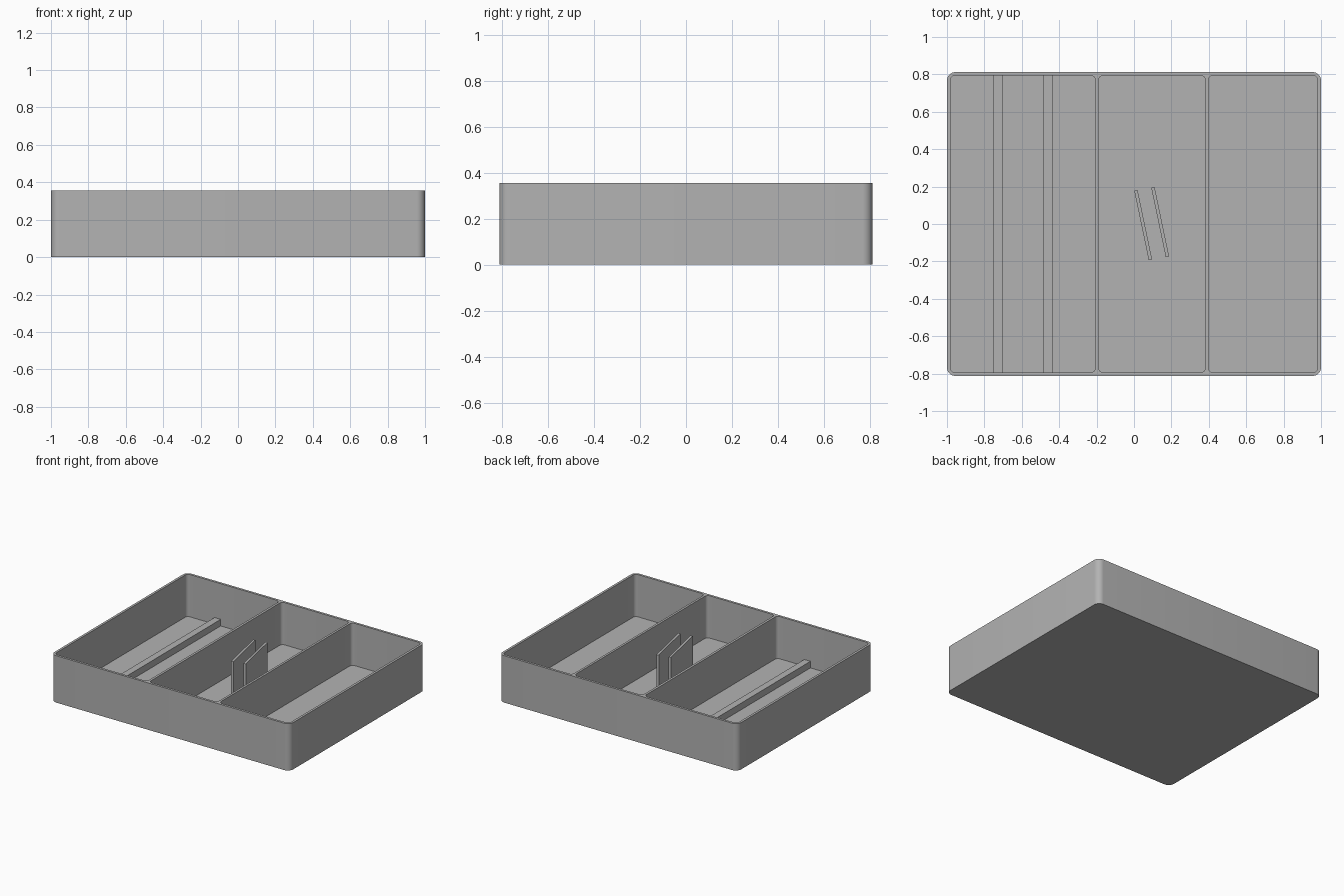
import bpy, bmesh, math

if "Cube" in bpy.data.objects:
    bpy.data.objects.remove(bpy.data.objects["Cube"], do_unlink=True)

HEIGHT, FLOOR = 0.355, 0.035
HALF_X, HALF_Y, WALL = 1.0, 0.812, 0.018

grey = bpy.data.materials.new("plain grey")
grey.use_nodes = True
colour = (0.45, 0.45, 0.45, 1)
grey.diffuse_color = colour
grey.node_tree.nodes["Principled BSDF"].inputs["Base Color"].default_value = colour


def block(name, x, y, z, radius=0, angle=0):
    """Box between the given (low, high) ranges, with optional round upright corners."""
    bm = bmesh.new()
    bmesh.ops.create_cube(bm, size=1)
    size = [r[1] - r[0] for r in (x, y, z)]
    bmesh.ops.scale(bm, vec=size, verts=bm.verts)
    if radius:
        upright = [e for e in bm.edges
                   if abs(e.verts[0].co.z - e.verts[1].co.z) > size[2] / 2]
        bmesh.ops.bevel(bm, geom=upright, offset=radius, segments=8,
                        profile=0.5, affect='EDGES')
    mesh = bpy.data.meshes.new(name)
    bm.to_mesh(mesh)
    bm.free()
    mesh.materials.append(grey)
    ob = bpy.data.objects.new(name, mesh)
    ob.location = [sum(r) / 2 for r in (x, y, z)]
    ob.rotation_euler.z = angle
    bpy.context.collection.objects.link(ob)
    return ob


# Tray body with rounded outer corners
tray = block("tray", (-HALF_X, HALF_X), (-HALF_Y, HALF_Y), (0, HEIGHT), 0.045)

# Three compartments cut down to the floor, leaving the two dividers
inner_y = (-HALF_Y + WALL, HALF_Y - WALL)
for span in ((-0.982, -0.207), (-0.189, 0.381), (0.398, 0.982)):
    cutter = block("compartment_cutter", span, inner_y, (FLOOR, HEIGHT + 0.1), 0.025)
    cutter.hide_render = True
    mod = tray.modifiers.new("compartment", 'BOOLEAN')
    mod.operation = 'DIFFERENCE'
    mod.solver = 'EXACT'
    mod.object = cutter
    bpy.context.view_layer.objects.active = tray
    bpy.ops.object.modifier_apply(modifier=mod.name)
    bpy.data.objects.remove(cutter, do_unlink=True)

bpy.ops.object.select_all(action='DESELECT')
tray.select_set(True)
bpy.context.view_layer.objects.active = tray
bpy.ops.object.shade_smooth_by_angle(angle=math.radians(30))

# Two low rails running the depth of the right compartment
for name, x in (("outer_rail", -0.727), ("inner_rail", -0.461)):
    block(name, (x - 0.026, x + 0.026), inner_y, (FLOOR - 0.005, 0.085))

# Two thin slanted upright plates in the middle compartment
for name, x, y in (("right_plate", 0.049, -0.006), ("left_plate", 0.14, 0.01)):
    block(name, (x - 0.009, x + 0.009), (y - 0.19, y + 0.19),
          (FLOOR - 0.005, HEIGHT), angle=math.radians(11.8))
